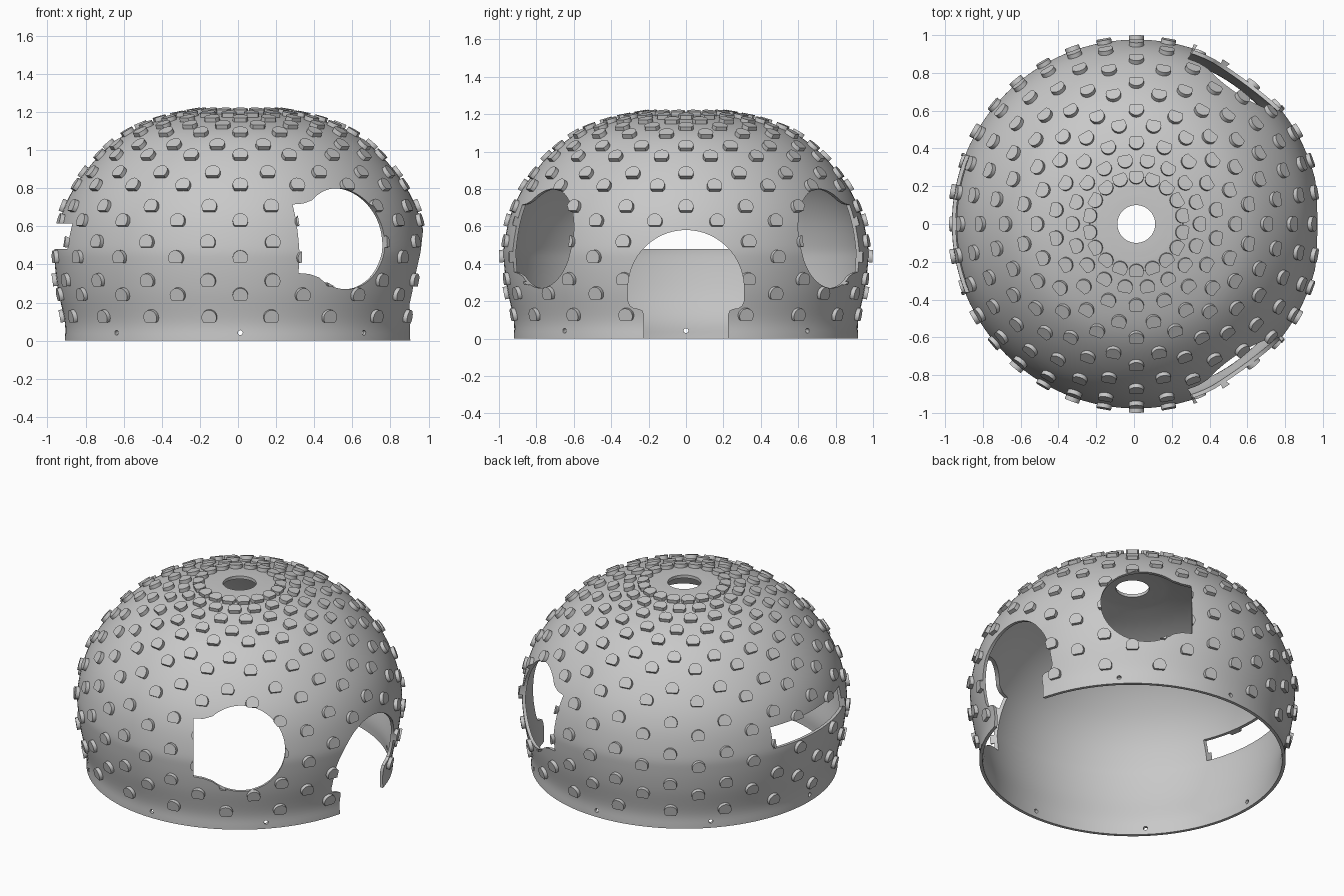
import bpy, bmesh, math
from mathutils import Vector, Matrix

if "Cube" in bpy.data.objects:
    bpy.data.objects.remove(bpy.data.objects["Cube"])

AXIS_X = 0.012      # dome axis offset, keeps the whole model centred
WALL = 0.02
SEGMENTS = 128

grey = bpy.data.materials.new("plain grey")
grey.use_nodes = True
grey.diffuse_color = (0.58, 0.58, 0.58, 1)
grey.node_tree.nodes["Principled BSDF"].inputs["Base Color"].default_value = (0.58, 0.58, 0.58, 1)


def finish(bm, name):
    bmesh.ops.recalc_face_normals(bm, faces=bm.faces)
    mesh = bpy.data.meshes.new(name)
    bm.to_mesh(mesh)
    bm.free()
    mesh.materials.append(grey)
    obj = bpy.data.objects.new(name, mesh)
    bpy.context.collection.objects.link(obj)
    return obj


def frame(azimuth):
    out = Vector((math.cos(azimuth), math.sin(azimuth), 0))
    side = Vector((-math.sin(azimuth), math.cos(azimuth), 0))
    return out, side


def add_prism(bm, bottom, top):
    a = [bm.verts.new(p) for p in bottom]
    b = [bm.verts.new(p) for p in top]
    n = len(a)
    bm.faces.new(a[::-1])
    bm.faces.new(b)
    for i in range(n):
        j = (i + 1) % n
        bm.faces.new((a[i], a[j], b[j], b[i]))


# Dome profile (radius, height), smoothed with a Catmull-Rom curve
KEYS = [(.92, 0), (.921, .1), (.955, .26), (.973, .4), (.973, .5), (.938, .66), (.867, .81),
        (.745, .966), (.6, 1.085), (.43, 1.155), (.25, 1.195), (.17, 1.203), (.1, 1.205)]


def smooth_profile(keys, steps=5):
    pts = [Vector(k) for k in keys]
    ext = [2 * pts[0] - pts[1]] + pts + [2 * pts[-1] - pts[-2]]
    result = []
    for p0, p1, p2, p3 in zip(ext, ext[1:], ext[2:], ext[3:]):
        for s in range(steps):
            t = s / steps
            result.append(0.5 * (2 * p1 + (p2 - p0) * t + (2 * p0 - 5 * p1 + 4 * p2 - p3) * t ** 2
                                 + (3 * p1 - p0 - 3 * p2 + p3) * t ** 3))
    return result + [pts[-1]]


outer = smooth_profile(KEYS)


def slope_at(i):
    return (outer[min(i + 1, len(outer) - 1)] - outer[max(i - 1, 0)]).normalized()


# Dome shell, turned around the axis
inner = []
for i, p in enumerate(outer):
    d = slope_at(i)
    inner.append(p - WALL * Vector((d.y, -d.x)))
inner[0].y = 0
inner[-1].x = outer[-1].x
bm = bmesh.new()
rings = []
for r, z in outer + inner[::-1]:
    rings.append([bm.verts.new((AXIS_X + r * math.cos(k * math.tau / SEGMENTS),
                                r * math.sin(k * math.tau / SEGMENTS), z)) for k in range(SEGMENTS)])
for i, ring in enumerate(rings):
    nxt = rings[(i + 1) % len(rings)]
    for k in range(SEGMENTS):
        m = (k + 1) % SEGMENTS
        bm.faces.new((ring[k], ring[m], nxt[m], nxt[k]))
shell = finish(bm, "dome_shell")

# Studs: rounded pads with a flat lower side, in staggered rows of 18
ROWS = [.125, .24, .315, .435, .515, .625, .7, .81, .876, .966, 1.02, 1.085, 1.122, 1.155, 1.178, 1.195]
STUD_R, STUD_H, PER_ROW = 0.04, 0.022, 18
pad = []
for k in range(17):
    a = math.radians(-42 + k * 264 / 16)
    pad.append((STUD_R * math.cos(a), STUD_R * math.sin(a)))
bm = bmesh.new()
for row, z in enumerate(ROWS):
    i = next(n for n in range(len(outer) - 1) if outer[n].y <= z + 1e-6 and outer[n + 1].y > z + 1e-6)
    t = (z - outer[i].y) / (outer[i + 1].y - outer[i].y)
    radius = outer[i].lerp(outer[i + 1], t).x
    d = slope_at(i).lerp(slope_at(i + 1), t).normalized()
    for k in range(PER_ROW):
        out, side = frame((k + 0.5 * (row % 2)) * math.tau / PER_ROW)
        up = out * d.x + Vector((0, 0, d.y))
        normal = out * d.y - Vector((0, 0, d.x))
        centre = Vector((AXIS_X, 0, z)) + out * radius
        base = [centre + side * u + up * v for u, v in pad]
        add_prism(bm, [p - normal * 0.012 for p in base], [p + normal * STUD_H for p in base])
studs = finish(bm, "studs")


# Opening cutters: outlines in (sideways, height), pushed outward at an azimuth
def cutter(name, outline, degrees):
    out, side = frame(math.radians(degrees))
    flat = [Vector((AXIS_X, 0, z)) + side * u for u, z in outline]
    bm = bmesh.new()
    add_prism(bm, [p + out * 0.5 for p in flat], [p + out * 1.3 for p in flat])
    obj = finish(bm, name)
    obj.hide_render = True
    return obj


def arc(radius, height, start, end, count):
    angles = [math.radians(start + (end - start) * k / count) for k in range(count + 1)]
    return [(radius * math.cos(a), height + radius * math.sin(a)) for a in angles]


# Round window with a squared notch on one side
window = arc(.265, .535, -130, 130, 48) + [(-.225, .72), (-.285, .715), (-.285, .355), (-.225, .35)]
# Doorway: round arch with a narrower neck below
neck = [(.31, .2), (.3, .175), (.28, .162), (.25, .158), (.232, .148), (.225, .125), (.225, -.1)]
door = arc(.31, .27, 0, 180, 40) + [(-u, z) for u, z in neck] + neck[::-1]
slot = [(-.36, .48), (.36, .48), (.36, .615), (-.36, .615)]

openings = [cutter("front_window_cut", window, -54.5),
            cutter("back_window_cut", [(-u, z) for u, z in window], 54.5),
            cutter("doorway_cut", door, 0),
            cutter("slot_cut", slot, 180)]
holes = [cutter("screw_hole_cut", arc(.013, .042, 0, 337.5, 15), 45 * k) for k in range(1, 8)]


def cut(obj, tools):
    bpy.context.view_layer.objects.active = obj
    for tool in tools:
        mod = obj.modifiers.new("cut", "BOOLEAN")
        mod.operation = "DIFFERENCE"
        mod.solver = "EXACT"
        mod.object = tool
        bpy.ops.object.modifier_apply(modifier=mod.name)


cut(shell, openings + holes)
cut(studs, openings)
for tool in openings + holes:
    bpy.data.objects.remove(tool)

# Smooth dome, crisp rims and pads
for obj in (shell, studs):
    bpy.ops.object.select_all(action="DESELECT")
    obj.select_set(True)
    bpy.context.view_layer.objects.active = obj
    bpy.ops.object.shade_smooth_by_angle(angle=math.radians(25))
